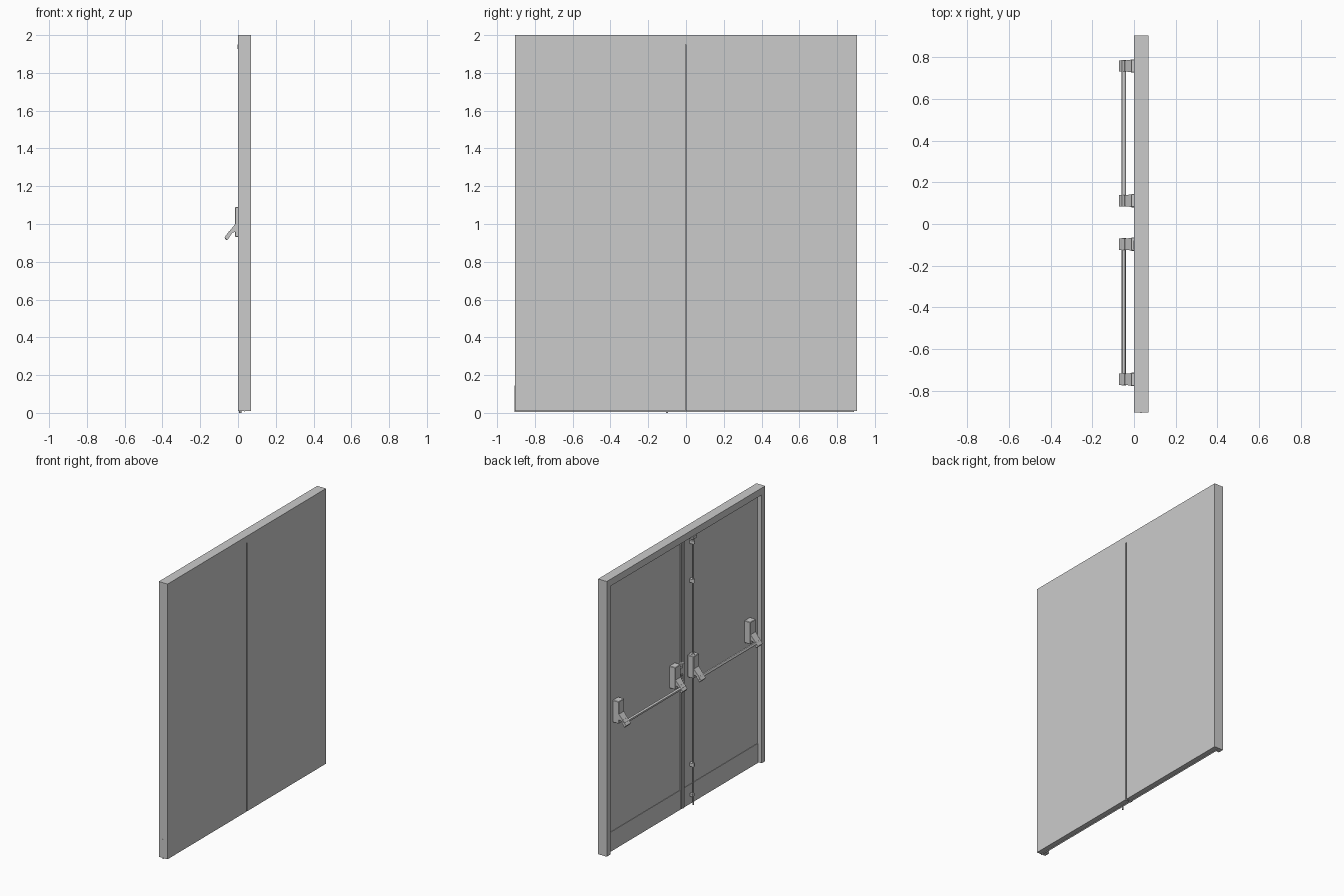
import bpy, bmesh
from mathutils import Vector

if "Cube" in bpy.data.objects:
    bpy.data.objects.remove(bpy.data.objects["Cube"])


def box(name, x, y, z, bevel=0.0):
    """Box from (min, max) ranges on each axis."""
    bm = bmesh.new()
    bmesh.ops.create_cube(bm, size=1)
    for v in bm.verts:
        v.co = Vector([(r[0] + r[1]) / 2 + c * (r[1] - r[0]) for c, r in zip(v.co, (x, y, z))])
    if bevel:
        bmesh.ops.bevel(bm, geom=bm.edges[:], offset=bevel, segments=1, affect='EDGES')
    return finish(name, bm)


def rod(name, a, b, radius, sides=12):
    """Cylinder between two points."""
    a, b = Vector(a), Vector(b)
    bm = bmesh.new()
    bmesh.ops.create_cone(bm, cap_ends=True, segments=sides, radius1=radius,
                          radius2=radius, depth=(b - a).length)
    bm.transform((b - a).to_track_quat('Z', 'Y').to_matrix().to_4x4())
    bmesh.ops.translate(bm, vec=(a + b) / 2, verts=bm.verts)
    o = finish(name, bm)
    bpy.context.view_layer.objects.active = o
    o.select_set(True)
    bpy.ops.object.shade_smooth_by_angle()
    o.select_set(False)
    return o


def arm(name, yc, sections):
    """Loft of rectangles: (upper xz, lower xz, half width)."""
    bm = bmesh.new()
    rings = []
    for (ux, uz), (lx, lz), w in sections:
        rings.append([bm.verts.new((px, yc + s * w, pz)) for px, pz, s in
                      ((ux, uz, -1), (ux, uz, 1), (lx, lz, 1), (lx, lz, -1))])
    for r, q in zip(rings, rings[1:]):
        for i in range(4):
            j = (i + 1) % 4
            bm.faces.new((r[i], r[j], q[j], q[i]))
    bm.faces.new(rings[0])
    bm.faces.new(rings[-1])
    return finish(name, bm)


def finish(name, bm):
    bmesh.ops.recalc_face_normals(bm, faces=bm.faces[:])
    me = bpy.data.meshes.new(name)
    bm.to_mesh(me)
    bm.free()
    o = bpy.data.objects.new(name, me)
    bpy.context.collection.objects.link(o)
    return o


# Frame: two jambs and a header
for side, ys in (("left", (-0.905, -0.865)), ("right", (0.865, 0.905))):
    box(f"jamb_{side}", (0, 0.07), ys, (0.01, 1.95))
box("header", (0, 0.07), (-0.905, 0.905), (1.95, 2.0))

# Door leaves, flush with the outer side and recessed on the inner side
box("leaf_left", (0.034, 0.07), (-0.865, -0.003), (0.01, 1.95))
box("leaf_right", (0.034, 0.07), (0.009, 0.865), (0.01, 1.95))

# Kick plate and centre meeting strip
box("kick_plate", (0.031, 0.035), (-0.907, 0.89), (0.004, 0.145))
box("meeting_strip", (0.026, 0.034), (-0.022, 0.018), (0.01, 1.95))
box("meeting_strip_rib", (0.02, 0.026), (-0.012, 0.008), (0.01, 1.95))
box("meeting_strip_tongue", (0.03, 0.063), (-0.001, 0.007), (0.01, 1.95))

# Panic bars: mounting case, sloping arm, end cap and push bar
for leaf, centres in (("left", (-0.746, -0.097)), ("right", (0.112, 0.759))):
    for i, y in enumerate(centres):
        box(f"bar_case_{leaf}_{i}", (-0.015, 0.034), (y - 0.032, y + 0.032),
            (0.93, 1.09), 0.003)
        arm(f"bar_arm_{leaf}_{i}", y, [
            ((0.0, 1.015), (0.0, 0.965), 0.032),
            ((-0.015, 1.0), (-0.015, 0.958), 0.030),
            ((-0.045, 0.962), (-0.03, 0.953), 0.026)])
        arm(f"bar_cap_{leaf}_{i}", y, [
            ((-0.045, 0.965), (-0.029, 0.955), 0.027),
            ((-0.071, 0.93), (-0.056, 0.914), 0.027),
            ((-0.068, 0.922), (-0.061, 0.915), 0.024)])
    rod(f"push_bar_{leaf}", (-0.049, centres[0] - 0.029, 0.943),
        (-0.049, centres[1] + 0.029, 0.943), 0.011)

# Vertical locking rods, above and below the left leaf's case
RY = -0.1
rod("lock_rod_upper", (0.012, RY, 1.05), (0.012, RY, 1.955), 0.006)
rod("lock_rod_lower", (0.012, RY, 0.0), (0.012, RY, 0.97), 0.006)
for i, z in enumerate((0.29, 1.08, 1.62, 1.9)):
    rod(f"rod_collar_{i}", (0.012, RY, z - 0.012), (0.012, RY, z + 0.012), 0.012)
    box(f"rod_guide_{i}", (0.012, 0.034), (RY - 0.014, RY + 0.014), (z - 0.012, z + 0.012))

# Top keeper, floor guide and centre latch with its keeper
box("top_keeper", (-0.003, 0.034), (RY - 0.022, RY + 0.022), (1.925, 1.952), 0.003)
box("floor_guide", (0.01, 0.032), (RY - 0.012, RY + 0.012), (0.06, 0.08))
box("latch_bolt", (0.0, 0.025), (0.035, 0.082), (1.0, 1.05), 0.004)
box("latch_keeper", (0.005, 0.034), (0.0, 0.035), (0.98, 1.07), 0.003)
